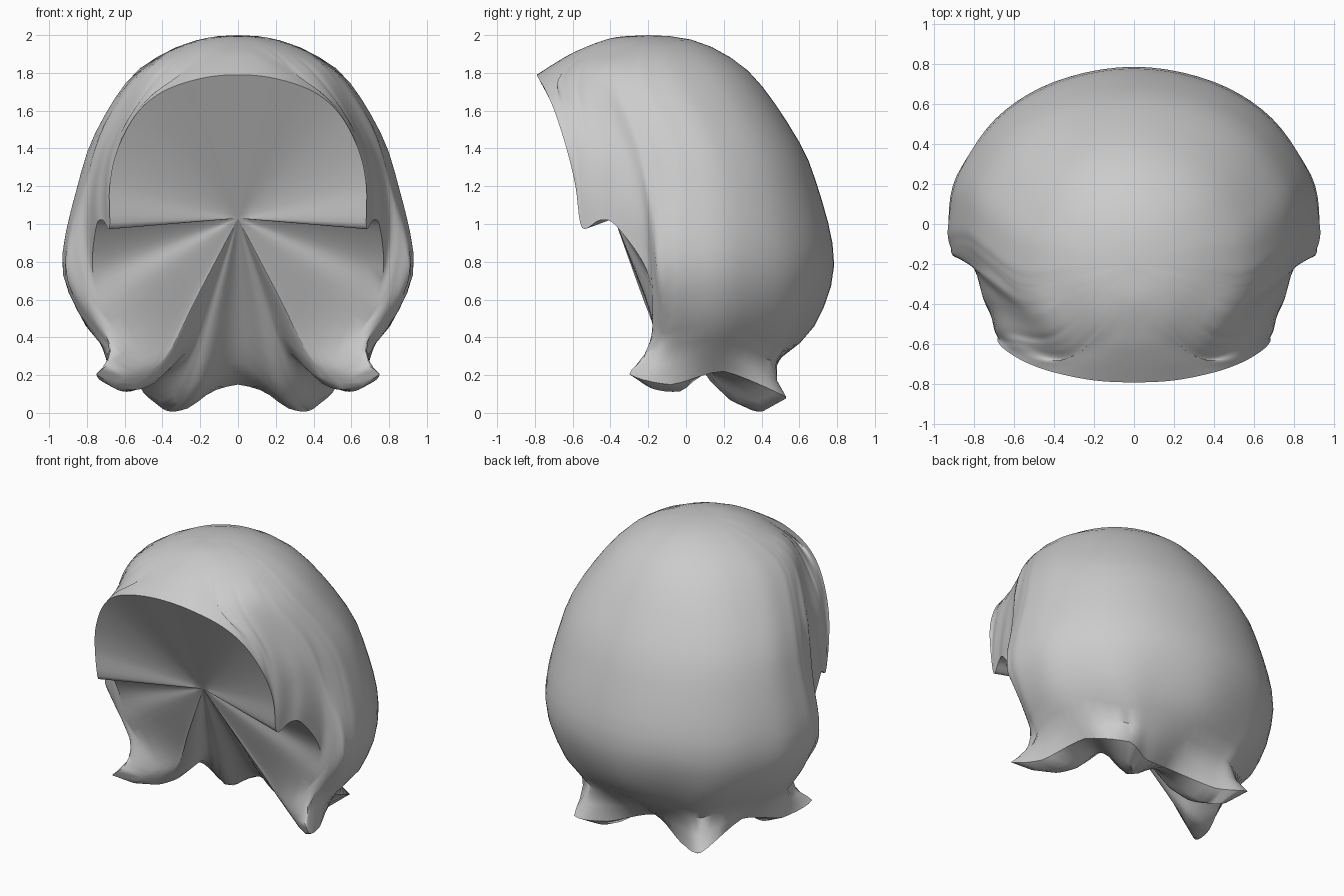
import bpy, bmesh
from math import sin, cos, radians
from mathutils import Vector as V

if "Cube" in bpy.data.objects:
    bpy.data.objects.remove(bpy.data.objects["Cube"])

POLE = V((0, -.2, 2.0))        # crown of the head
HEART = V((0, -.38, 1.03))     # inner point where fringe and neck fill meet
ROWS, INNER_ROWS, STEPS = 22, 10, 5


def dome(angle, levels):
    """Points down the rounded crown, angle measured from the back."""
    a = radians(angle)
    rings = [(1.985, .17, .19, -.2), (1.92, .36, .37, -.2), (1.78, .565, .56, -.2),
             (1.5, .745, .63, -.07), (1.25, .835, .68, 0), (.8, .93, .785, 0)][:levels]
    return [V((w * sin(a), c + d * cos(a), z)) for z, w, d, c in rings]


def catmull(p0, p1, p2, p3, t):
    return .5 * (2 * p1 + (p2 - p0) * t + (2 * p0 - 5 * p1 + 4 * p2 - p3) * t * t
                 + (3 * p1 - p0 - 3 * p2 + p3) * t ** 3)


def resample(pts, n):
    """Smooth curve through pts, split evenly by length into n steps."""
    ext = [2 * pts[0] - pts[1]] + pts + [2 * pts[-1] - pts[-2]]
    fine = [catmull(*ext[i:i + 4], k / 12) for i in range(len(pts) - 1) for k in range(12)]
    fine.append(pts[-1])
    run = [0]
    for a, b in zip(fine, fine[1:]):
        run.append(run[-1] + (b - a).length)
    out, j = [], 0
    for i in range(n + 1):
        s = run[-1] * i / n
        while j < len(fine) - 2 and run[j + 1] < s:
            j += 1
        out.append(fine[j].lerp(fine[j + 1], (s - run[j]) / max(run[j + 1] - run[j], 1e-9)))
    return out


# Locks at the back and side: dome angle, shoulder, neck, rim, underside, inner fold
locks = [
    (0, (0, .68, .46), (0, .49, .28), (0, .34, .15), (0, .27, .18), (0, .17, .25)),
    (25, (.34, .61, .46), (.27, .47, .25), (.28, .45, .07), (.27, .34, .02), (.19, .13, .17)),
    (48, (.58, .50, .47), (.42, .44, .26), (.48, .53, .085), (.37, .36, .025), (.25, .10, .22)),
    (72, (.80, .22, .50), (.67, .20, .34), (.57, .20, .22), (.43, .13, .24), (.27, .02, .31)),
    (90, (.84, -.02, .52), (.70, -.05, .32), (.68, -.08, .15), (.56, -.03, .115), (.36, -.04, .23)),
    (97, (.83, -.10, .54), (.67, -.16, .33), (.75, -.30, .205), (.60, -.16, .125), (.42, -.09, .22)),
    (101, (.83, -.15, .62), (.71, -.18, .46), (.59, -.18, .34), (.48, -.14, .28), (.36, -.14, .40)),
]
# Face opening and fringe: dome angle, dome levels, then points down to the rim
fringe = [
    (104, 4, (.80, -.2, 1.25), (.86, -.18, .95), (.81, -.18, .7), (.71, -.18, .53)),
    (109, 3, (.735, -.27, 1.45), (.80, -.22, 1.05), (.77, -.21, .76)),
    (115, 3, (.70, -.35, 1.42), (.755, -.35, 1.15), (.75, -.37, .99)),
    (122, 3, (.67, -.44, 1.42), (.715, -.44, 1.18), (.715, -.455, 1.02)),
    (129, 3, (.64, -.53, 1.45), (.69, -.54, 1.18), (.68, -.55, .98)),
    (134, 3, (.60, -.58, 1.52), (.68, -.585, 1.2)),
    (140, 3, (.55, -.62, 1.59), (.64, -.63, 1.39)),
    (147, 3, (.46, -.675, 1.68), (.54, -.69, 1.58)),
    (154, 2, (.29, -.66, 1.80), (.40, -.74, 1.70)),
    (167, 2, (.15, -.67, 1.85), (.20, -.78, 1.77)),
    (180, 2, (0, -.68, 1.86), (0, -.79, 1.79)),
]

# Each key column runs from crown to rim, then inside to the heart point
columns = []
for angle, *tail in locks:
    shoulder, neck, rim, under, fold = map(V, tail)
    columns.append(resample([POLE] + dome(angle, 6) + [shoulder, neck, rim], ROWS)
                   + resample([rim, under, fold, fold.lerp(HEART, .5), HEART], INNER_ROWS)[1:])
for angle, levels, *tail in fringe:
    pts = [V(p) for p in tail]
    columns.append(resample([POLE] + dome(angle, levels) + pts, ROWS)
                   + resample([pts[-1], HEART], INNER_ROWS)[1:])

# Fill in smooth columns between the keys, mirrored neighbours at the seams
flip = lambda col: [V((-p.x, p.y, p.z)) for p in col]
ext = [flip(columns[1])] + columns + [flip(columns[-2])]
grid = []
for i in range(len(columns) - 1):
    for k in range(STEPS):
        t = k / STEPS
        col = []
        for r, quad in enumerate(zip(*ext[i:i + 4])):
            p = catmull(*quad, t)
            sharp = .4 * max(0, 1 - abs(r - ROWS) / 3) if i < len(locks) - 1 else 0
            col.append(p.lerp(quad[1].lerp(quad[2], t), sharp))   # crisper lock tips
        grid.append(col)
grid.append(columns[-1])

bm = bmesh.new()
for side in (1, -1):
    vs = [[bm.verts.new((p.x * side, p.y, max(p.z, 0))) for p in col] for col in grid]
    for a, b in zip(vs, vs[1:]):
        for r in range(len(a) - 1):
            bm.faces.new((a[r], a[r + 1], b[r + 1], b[r]))
bmesh.ops.remove_doubles(bm, verts=bm.verts, dist=.0005)
bmesh.ops.recalc_face_normals(bm, faces=bm.faces)
mesh = bpy.data.meshes.new("hair")
bm.to_mesh(mesh)
bm.free()

hair = bpy.data.objects.new("hair", mesh)
bpy.context.collection.objects.link(hair)
grey = bpy.data.materials.new("light grey")
grey.diffuse_color = (.6, .6, .6, 1)
grey.use_nodes = True
grey.node_tree.nodes["Principled BSDF"].inputs["Base Color"].default_value = grey.diffuse_color
mesh.materials.append(grey)
bpy.context.view_layer.objects.active = hair
hair.select_set(True)
bpy.ops.object.shade_smooth_by_angle(angle=radians(50))
